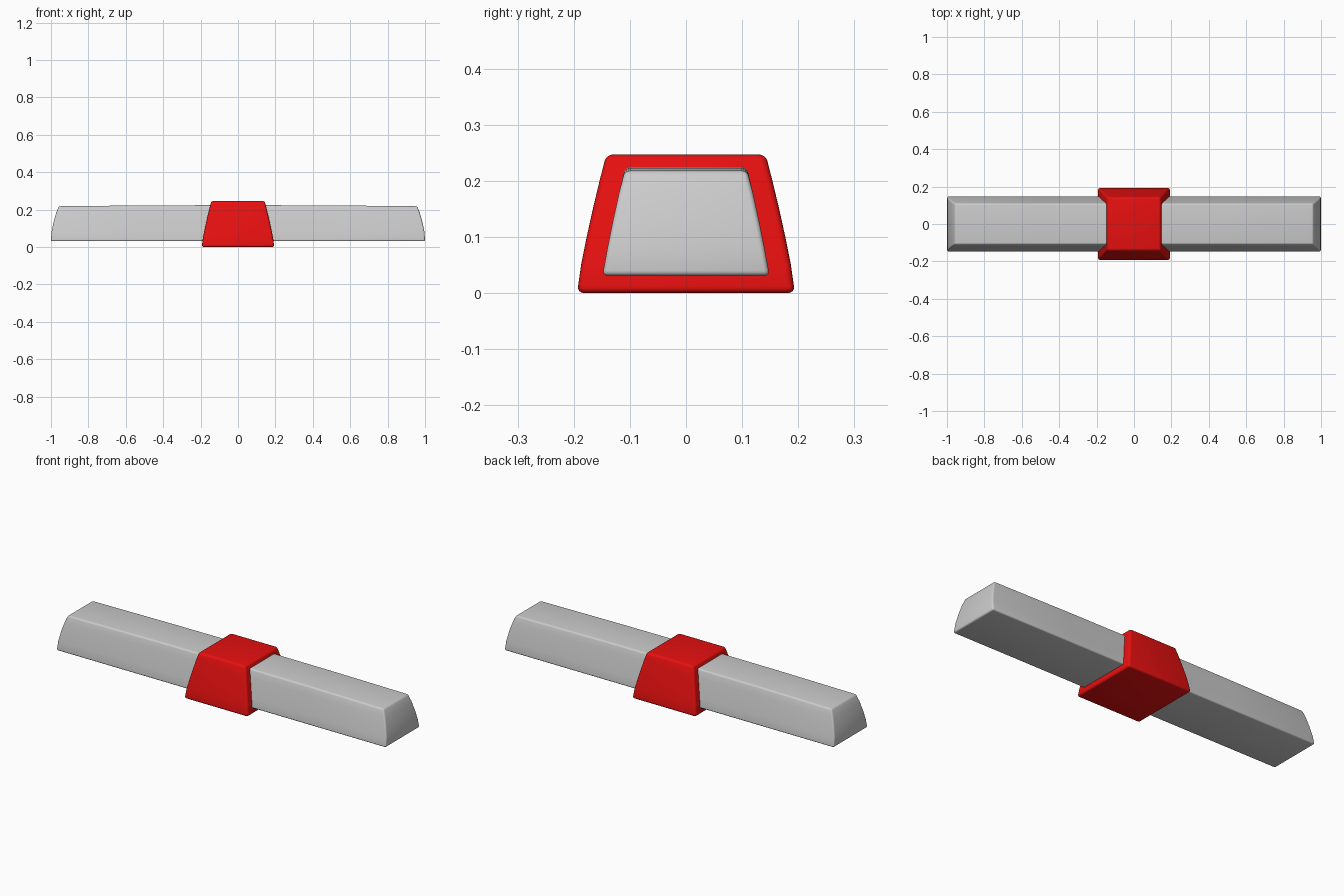
import bpy, bmesh
from math import radians

cube = bpy.data.objects.get("Cube")
if cube:
    bpy.data.objects.remove(cube, do_unlink=True)


def material(name, rgb):
    mat = bpy.data.materials.new(name)
    mat.use_nodes = True
    mat.diffuse_color = (*rgb, 1)
    mat.node_tree.nodes["Principled BSDF"].inputs["Base Color"].default_value = (*rgb, 1)
    return mat


def tapered_block(name, levels, mat, bevel, crown=0.0):
    """Loft rectangles (z, half_x, half_y) and round the hard edges."""
    bm = bmesh.new()
    rings = [[bm.verts.new((sx * hx, sy * hy, z))
              for sx, sy in ((-1, -1), (1, -1), (1, 1), (-1, 1))]
             for z, hx, hy in levels]
    bm.faces.new(rings[0][::-1])
    bm.faces.new(rings[-1])
    for low, high in zip(rings, rings[1:]):
        for i in range(4):
            j = (i + 1) % 4
            bm.faces.new((low[i], low[j], high[j], high[i]))

    # Slight arch along the top
    if crown:
        for x in (-0.5, 0, 0.5):
            bmesh.ops.bisect_plane(bm, geom=bm.verts[:] + bm.edges[:] + bm.faces[:],
                                   plane_co=(x, 0, 0), plane_no=(1, 0, 0))
        top = levels[-1][0]
        for v in bm.verts:
            if v.co.z > top - 0.001:
                v.co.z += crown * (1 - (v.co.x / levels[-1][1]) ** 2)

    bmesh.ops.recalc_face_normals(bm, faces=bm.faces[:])
    mesh = bpy.data.meshes.new(name)
    bm.to_mesh(mesh)
    bm.free()
    mesh.materials.append(mat)
    obj = bpy.data.objects.new(name, mesh)
    bpy.context.collection.objects.link(obj)

    mod = obj.modifiers.new("rounded_edges", "BEVEL")
    mod.width = bevel
    mod.segments = 4
    mod.limit_method = "ANGLE"
    mod.angle_limit = radians(35)
    bpy.ops.object.select_all(action="DESELECT")
    obj.select_set(True)
    bpy.context.view_layer.objects.active = obj
    bpy.ops.object.modifier_apply(modifier=mod.name)
    bpy.ops.object.shade_smooth_by_angle(angle=radians(35))
    return obj


red = material("red", (0.8, 0.005, 0.005))
grey = material("light_grey", (0.6, 0.6, 0.6))

# Central block with softly bulging sides
profile = ((0, 0.194), (0.05, 0.187), (0.1, 0.177),
           (0.15, 0.166), (0.2, 0.154), (0.247, 0.142))
tapered_block("center_block", [(z, h, h) for z, h in profile], red, 0.012)

# Long bar passing through the block, with curved ends
bar = ((0.031, 1.0, 0.149), (0.08, 0.997, 0.14), (0.13, 0.987, 0.13),
       (0.18, 0.973, 0.119), (0.218, 0.958, 0.109))
tapered_block("long_bar", bar, grey, 0.009, crown=0.006)
